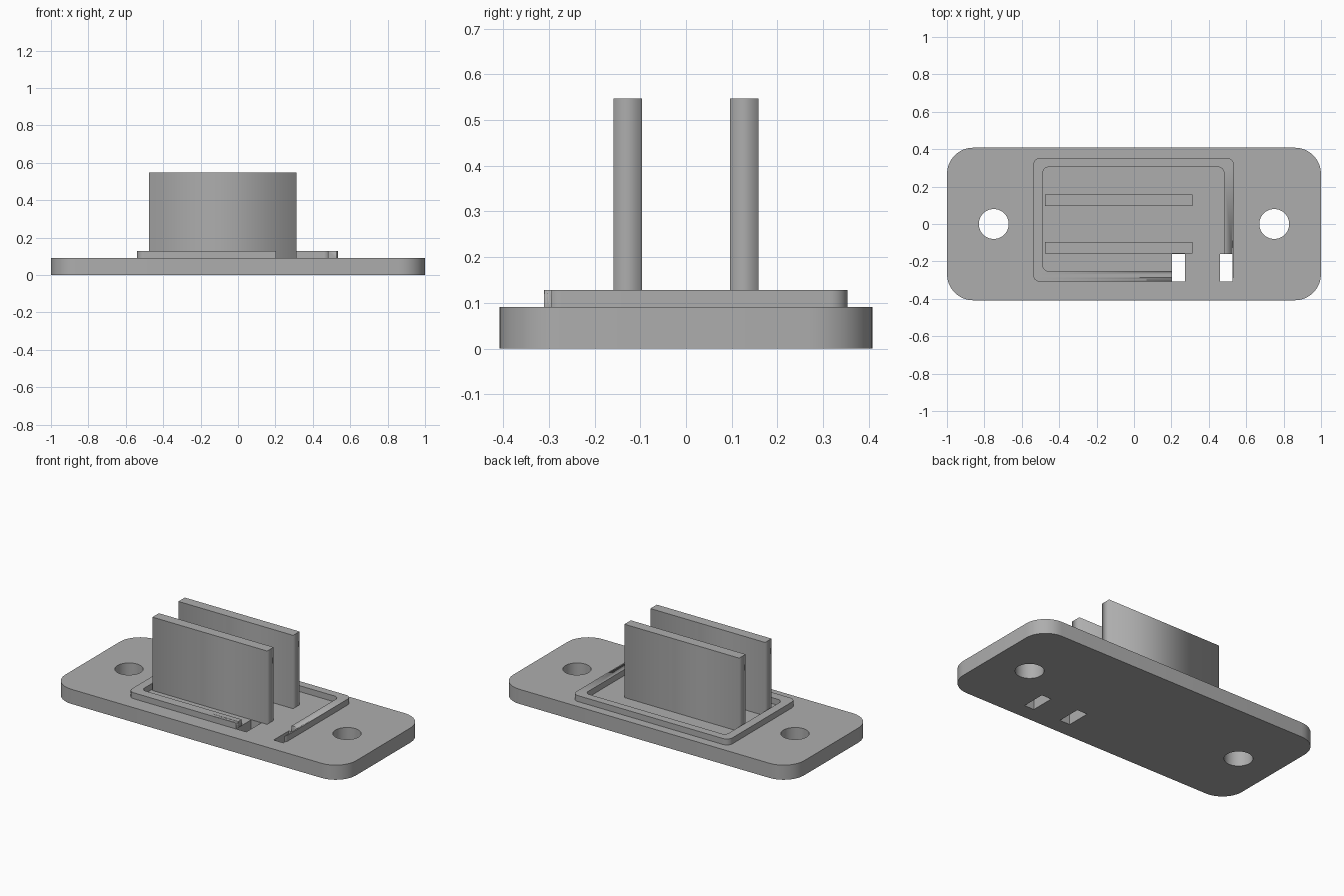
import bpy, bmesh, math

if "Cube" in bpy.data.objects:
    bpy.data.objects.remove(bpy.data.objects["Cube"])

grey = bpy.data.materials.new("plain grey")
grey.diffuse_color = (0.42, 0.42, 0.42, 1)
grey.use_nodes = True
grey.node_tree.nodes["Principled BSDF"].inputs["Base Color"].default_value = grey.diffuse_color


def rounded_rect(x0, x1, y0, y1, r, n=8):
    """Outline of a rectangle with arc corners, counter-clockwise."""
    centres = [(x1 - r, y1 - r), (x0 + r, y1 - r), (x0 + r, y0 + r), (x1 - r, y0 + r)]
    return [(cx + r * math.cos((q + i / n) * math.pi / 2),
             cy + r * math.sin((q + i / n) * math.pi / 2))
            for q, (cx, cy) in enumerate(centres) for i in range(n + 1)]


def rect(x0, x1, y0, y1):
    return [(x0, y0), (x1, y0), (x1, y1), (x0, y1)]


def circle(cx, cy, r, n=40):
    return [(cx + r * math.cos(2 * math.pi * i / n),
             cy + r * math.sin(2 * math.pi * i / n)) for i in range(n)]


def slab(name, z0, z1, *outlines):
    """Extrude an outline between two heights; later outlines become holes."""
    curve = bpy.data.curves.new(name, 'CURVE')
    curve.dimensions = '2D'
    curve.fill_mode = 'BOTH'
    curve.extrude = (z1 - z0) / 2
    for pts in outlines:
        s = curve.splines.new('POLY')
        s.points.add(len(pts) - 1)
        for p, (x, y) in zip(s.points, pts):
            p.co = (x, y, 0, 1)
        s.use_cyclic_u = True
    tmp = bpy.data.objects.new("outline", curve)
    bpy.context.collection.objects.link(tmp)
    mesh = bpy.data.meshes.new_from_object(
        tmp.evaluated_get(bpy.context.evaluated_depsgraph_get()))
    bpy.data.objects.remove(tmp)
    bm = bmesh.new()
    bm.from_mesh(mesh)
    bmesh.ops.remove_doubles(bm, verts=bm.verts, dist=1e-5)
    bmesh.ops.translate(bm, verts=bm.verts, vec=(0, 0, (z0 + z1) / 2))
    bmesh.ops.recalc_face_normals(bm, faces=bm.faces)
    bm.to_mesh(mesh)
    bm.free()
    mesh.materials.clear()
    mesh.materials.append(grey)
    ob = bpy.data.objects.new(name, mesh)
    bpy.context.collection.objects.link(ob)
    return ob


def smooth(ob):
    bpy.ops.object.select_all(action='DESELECT')
    ob.select_set(True)
    bpy.context.view_layer.objects.active = ob
    bpy.ops.object.shade_smooth_by_angle(angle=math.radians(30))


TOP = 0.091

# Base plate with two screw holes and two cable-tie slots
base = slab("base_plate", 0, TOP,
            rounded_rect(-1, 1, -0.408, 0.408, 0.14),
            circle(-0.75, 0, 0.08), circle(0.75, 0, 0.08),
            rect(0.203, 0.273, -0.308, -0.16),
            rect(0.461, 0.527, -0.308, -0.16))
smooth(base)

# Raised rim, opened at the front right corner
rim = slab("raised_rim", TOP, 0.128,
           rounded_rect(-0.54, 0.535, -0.31, 0.353, 0.04),
           rounded_rect(-0.487, 0.481, -0.252, 0.304, 0.03))
cutter = slab("rim_gap_cutter", 0.05, 0.2, rect(0.203, 0.527, -0.35, -0.16))
cutter.hide_render = True
cutter.hide_set(True)
gap = rim.modifiers.new("gap", 'BOOLEAN')
gap.operation = 'DIFFERENCE'
gap.solver = 'EXACT'
gap.object = cutter
smooth(rim)

# Pair of upright walls
for name, side in (("front_wall", -1), ("back_wall", 1)):
    y0, y1 = sorted((side * 0.096, side * 0.159))
    slab(name, TOP, 0.547, rect(-0.477, 0.312, y0, y1))
